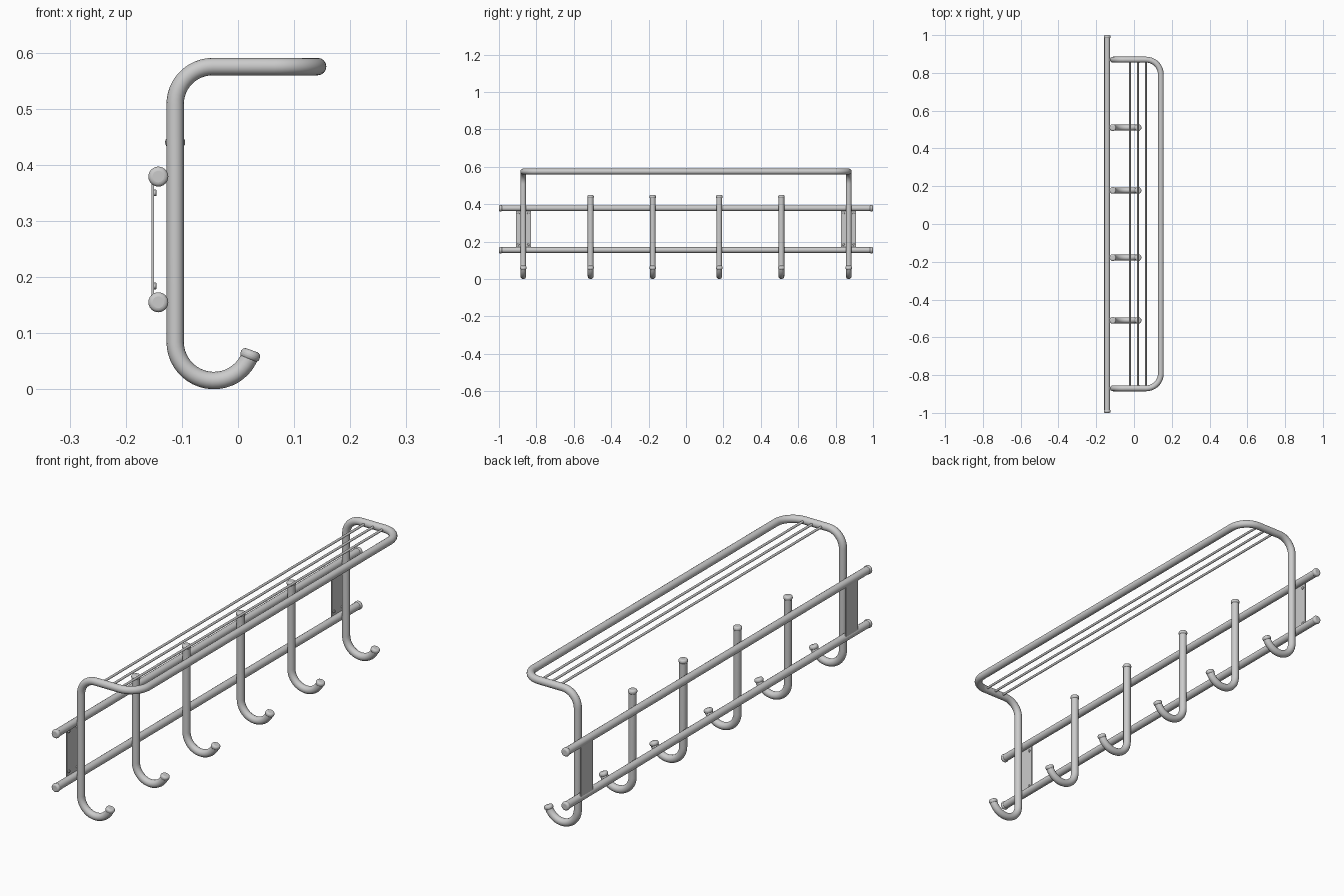
import bpy, math
from mathutils import Vector

if "Cube" in bpy.data.objects:
    bpy.data.objects.remove(bpy.data.objects["Cube"])

R = 0.0155          # main tube radius
X0 = -0.112         # x of the upright tubes
BEND = 0.069        # hook bend radius
TIP = math.radians(-20)
HOOK_C = (X0 + BEND, R + BEND)   # hook arc centre (x, z)


def smooth(ob, angle=40):
    bpy.ops.object.select_all(action='DESELECT')
    ob.select_set(True)
    bpy.context.view_layer.objects.active = ob
    bpy.ops.object.shade_smooth_by_angle(angle=math.radians(angle))


def tube(name, pts, radius, res=6):
    cu = bpy.data.curves.new(name, 'CURVE')
    cu.dimensions = '3D'
    cu.bevel_depth = radius
    cu.bevel_resolution = res
    cu.use_fill_caps = True
    sp = cu.splines.new('POLY')
    sp.points.add(len(pts) - 1)
    for p, co in zip(sp.points, pts):
        p.co = (*co, 1)
    ob = bpy.data.objects.new(name, cu)
    bpy.context.collection.objects.link(ob)
    bpy.ops.object.select_all(action='DESELECT')
    ob.select_set(True)
    bpy.context.view_layer.objects.active = ob
    bpy.ops.object.convert(target='MESH')
    smooth(bpy.context.view_layer.objects.active)


def disc(name, loc, direction, radius, depth, bevel):
    bpy.ops.mesh.primitive_cylinder_add(vertices=24, radius=radius, depth=depth, location=loc)
    ob = bpy.context.object
    ob.name = name
    ob.rotation_euler = Vector(direction).to_track_quat('Z', 'Y').to_euler()
    m = ob.modifiers.new('round', 'BEVEL')
    m.width, m.segments = bevel, 4
    m.limit_method = 'ANGLE'
    smooth(ob)


def cap(name, loc, direction):
    disc(name, loc, direction, 0.0178, 0.018, 0.0075)


def hook_path(y, n=20):
    """Hook curve from the tip back to the foot of the upright."""
    cx, cz = HOOK_C
    return [Vector((cx + BEND * math.cos(a), y, cz + BEND * math.sin(a)))
            for a in (TIP + (-math.pi - TIP) * i / n for i in range(n + 1))]


def tip_cap(name, y):
    cap(name, hook_path(y)[0], (-math.sin(TIP), 0, math.cos(TIP)))


# Continuous shelf frame: hook, upright, shelf side, front bar, mirrored
YF, ZT, XF, RB, RC = 0.87, 0.575, 0.142, 0.067, 0.078
half = hook_path(-YF)
for i in range(13):
    a = math.pi - math.pi / 2 * i / 12
    half.append(Vector((X0 + RB + RB * math.cos(a), -YF, ZT - RB + RB * math.sin(a))))
for i in range(13):
    a = -math.pi / 2 + math.pi / 2 * i / 12
    half.append(Vector((XF - RC + RC * math.cos(a), -YF + RC + RC * math.sin(a), ZT)))
tube('shelf_frame', half + [Vector((p.x, -p.y, p.z)) for p in reversed(half)], R)
for s in (-1, 1):
    tip_cap('frame_hook_cap', s * YF)

# Four separate coat hooks
for y in (-0.51, -0.178, 0.178, 0.51):
    tube('coat_hook', hook_path(y) + [Vector((X0, y, 0.44))], R)
    tip_cap('hook_tip_cap', y)
    cap('hook_top_cap', (X0, y, 0.44), (0, 0, 1))

# Wall rails with end caps
XR = -0.142
for z in (0.155, 0.379):
    tube('wall_rail', [(XR, -0.99, z), (XR, 0.99, z)], R)
    for s in (-1, 1):
        cap('rail_end_cap', (XR, s * 0.991, z), (0, s, 0))

# Thin shelf wires
for x in (-0.021, 0.021, 0.063):
    tube('shelf_wire', [(x, -YF, ZT), (x, YF, ZT)], 0.005, 3)

# Wall plates with screws
for s in (-1, 1):
    bpy.ops.mesh.primitive_cube_add(size=1, location=(-0.152, s * YF, 0.267))
    plate = bpy.context.object
    plate.name = 'wall_plate'
    plate.scale = (0.005, 0.08, 0.224)
    for dy in (-0.027, 0.027):
        for z in (0.184, 0.35):
            disc('plate_screw', (-0.148, s * YF + dy, z), (1, 0, 0), 0.006, 0.005, 0.0015)
